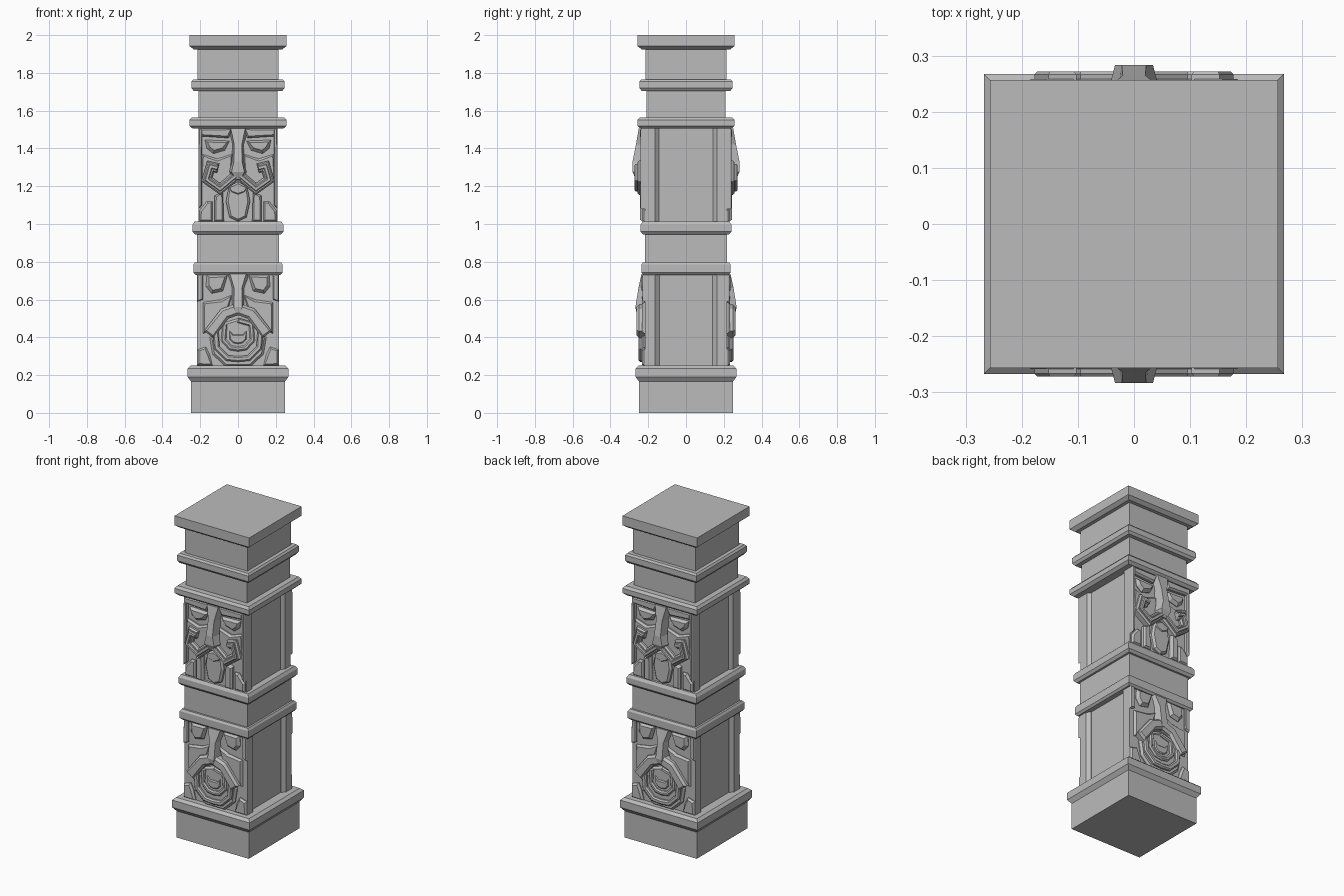
import bpy, bmesh, math
from mathutils import Vector

old = bpy.data.objects.get("Cube")
if old:
    bpy.data.objects.remove(old)

stone = bpy.data.materials.new("grey stone")
stone.use_nodes = True
GREY = (0.5, 0.5, 0.5, 1)
stone.diffuse_color = GREY
stone.node_tree.nodes["Principled BSDF"].inputs["Base Color"].default_value = GREY


def finish(name, bm, both_sides=False):
    bmesh.ops.recalc_face_normals(bm, faces=bm.faces)
    mesh = bpy.data.meshes.new(name)
    bm.to_mesh(mesh)
    bm.free()
    mesh.materials.append(stone)
    obj = bpy.data.objects.new(name, mesh)
    bpy.context.collection.objects.link(obj)
    if both_sides:
        twin = bpy.data.objects.new("back_" + name, mesh)
        twin.rotation_euler.z = math.pi
        bpy.context.collection.objects.link(twin)


def loft(bm, rings):
    loops = [[bm.verts.new(p) for p in ring] for ring in rings]
    for a, b in zip(loops, loops[1:]):
        n = len(a)
        for i in range(n):
            bm.faces.new((a[i], a[(i + 1) % n], b[(i + 1) % n], b[i]))
    bm.faces.new(loops[0])
    bm.faces.new(loops[-1])


def plate(bm, outline, front, chamfer, back=-0.2):
    # Chamfered slab standing out from the front wall
    flat = front + chamfer
    face = bm.faces.new([bm.verts.new((x, flat, z)) for x, z in outline])
    face.normal_update()
    if face.normal.y > 0:
        face.normal_flip()
    rim = list(face.verts)
    low = [bm.verts.new((v.co.x, back, v.co.z)) for v in rim]
    for i in range(len(rim)):
        j = (i + 1) % len(rim)
        bm.faces.new((rim[j], rim[i], low[i], low[j]))
    bmesh.ops.inset_individual(bm, faces=[face], thickness=chamfer, depth=chamfer)


def mirrored(pts):
    return [(-x, z) for x, z in reversed(pts) if x > 0]


def relief(name, half, front, chamfer=0.012):
    # Outline touching the centre line becomes one plate, otherwise a pair
    bm = bmesh.new()
    if any(x == 0 for x, z in half):
        plate(bm, half + mirrored(half), front, chamfer)
    else:
        plate(bm, half, front, chamfer)
        plate(bm, mirrored(half), front, chamfer)
    finish(name, bm, True)


def band(name, half, width, front, chamfer=0.01):
    # Mitred strip following a path, mirrored about the centre line
    path = [Vector(p) for p in mirrored(half) + half]
    sides = ([], [])
    for i, p in enumerate(path):
        d0 = (p - path[i - 1]).normalized() if i else None
        d1 = (path[i + 1] - p).normalized() if i < len(path) - 1 else None
        d0, d1 = d0 or d1, d1 or d0
        t = (d0 + d1).normalized()
        off = Vector((-t.y, t.x)) * width / 2 / max(t.dot(d0), 0.6)
        sides[0].append(tuple(p + off))
        sides[1].append(tuple(p - off))
    bm = bmesh.new()
    plate(bm, sides[0] + sides[1][::-1], front, chamfer)
    finish(name, bm, True)


def nose(name, sections):
    bm = bmesh.new()
    loft(bm, [[(-w, -0.2, z), (w, -0.2, z), (f, y, z), (-f, y, z)]
              for z, w, f, y in sections])
    finish(name, bm, True)


def square_tower(name, profile):
    bm = bmesh.new()
    loft(bm, [[(-r, -r, z), (r, -r, z), (r, r, z), (-r, r, z)] for r, z in profile])
    finish(name, bm)


# Plinth, mouldings and plain blocks
square_tower("plinth", [(.248, 0), (.248, .165), (.267, .19), (.267, .235), (.25, .25)])
square_tower("lower_core", [(.195, .24), (.195, .74)])
square_tower("middle_block", [(.225, .73), (.236, .742), (.236, .785), (.228, .797),
                              (.216, .797), (.216, .945), (.228, .945), (.241, .96),
                              (.241, .995), (.23, 1.012)])
square_tower("upper_core", [(.192, 1.0), (.192, 1.51)])
square_tower("upper_block", [(.24, 1.505), (.257, 1.52), (.257, 1.55), (.245, 1.565),
                             (.21, 1.565), (.21, 1.705), (.235, 1.705), (.246, 1.72),
                             (.246, 1.755), (.237, 1.766), (.214, 1.766), (.214, 1.925),
                             (.235, 1.925), (.257, 1.942), (.257, 2.0)])


# Carved panels, standing a little proud of the core at the sides
def panel(name, half_width, z0, z1):
    bm = bmesh.new()
    w = half_width
    loft(bm, [[(-w + .02, -.14, z), (w - .02, -.14, z), (w, -.163, z), (w, -.216, z),
               (-w, -.216, z), (-w, -.163, z)] for z in (z0, z1)])
    finish(name, bm, True)


panel("lower_panel", .216, .25, .735)
panel("upper_panel", .209, 1.01, 1.51)

# Upper face
relief("upper_brow", [(.03, 1.506), (.2, 1.506), (.2, 1.465), (.05, 1.455)], -.243)
relief("upper_eye", [(.045, 1.44), (.175, 1.445), (.165, 1.4), (.13, 1.372), (.07, 1.39)], -.238, .018)
relief("upper_cheek", [(.03, 1.37), (.11, 1.345), (.19, 1.37), (.2, 1.25), (.1, 1.2), (.03, 1.25)], -.236)
relief("upper_edge", [(.19, 1.506), (.209, 1.506), (.209, 1.08), (.19, 1.1)], -.24, .006)
nose("upper_nose", [(1.506, .06, .038, -.25), (1.42, .032, .02, -.265), (1.33, .036, .022, -.283),
                    (1.275, .055, .034, -.283), (1.235, .03, .012, -.265)])
whisker = [(0, 1.265), (.095, 1.185), (.165, 1.235), (.145, 1.305), (.105, 1.295)]
band("upper_moustache", whisker, .05, -.258)
band("upper_moustache_ridge", whisker, .022, -.272, .006)
relief("upper_lip", [(0, 1.225), (.055, 1.195), (.04, 1.165), (0, 1.15)], -.245)
relief("upper_beard", [(0, 1.18), (.05, 1.19), (.064, 1.12), (.045, 1.035), (0, 1.014)], -.24)
relief("upper_beard_lock", [(.075, 1.014), (.08, 1.17), (.125, 1.15), (.125, 1.014)], -.243)
relief("upper_outer_lock", [(.135, 1.014), (.135, 1.12), (.165, 1.12), (.205, 1.07), (.205, 1.014)], -.234)

# Lower face
relief("lower_eye", [(.055, .73), (.165, .73), (.17, .67), (.14, .632), (.08, .645)], -.236, .018)
relief("lower_temple", [(.185, .733), (.216, .733), (.216, .59), (.185, .6)], -.23, .006)
relief("lower_cheek", [(.03, .625), (.09, .6), (.185, .585), (.185, .42), (.08, .46)], -.232)
nose("lower_nose", [(.734, .065, .042, -.236), (.66, .036, .02, -.252), (.56, .036, .022, -.268),
                    (.53, .025, .012, -.262)])
band("lower_moustache", [(0, .55), (.07, .525), (.155, .415)], .062, -.262, .014)
relief("lower_beard", [(0, .5), (.1, .47), (.15, .4), (.135, .31), (.065, .245), (0, .245)], -.234)
band("lower_beard_ring", [(0, .285), (.055, .29), (.112, .345), (.118, .43)], .03, -.252, .008)
band("lower_lip", [(0, .338), (.04, .345), (.076, .385), (.07, .47), (0, .49)], .026, -.246, .008)
relief("lower_tongue", [(0, .415), (.025, .415), (.045, .435), (.045, .39), (.025, .37), (0, .365)], -.242, .006)
relief("lower_outer_lock", [(.135, .252), (.216, .252), (.216, .335), (.17, .35), (.15, .31)], -.234)
